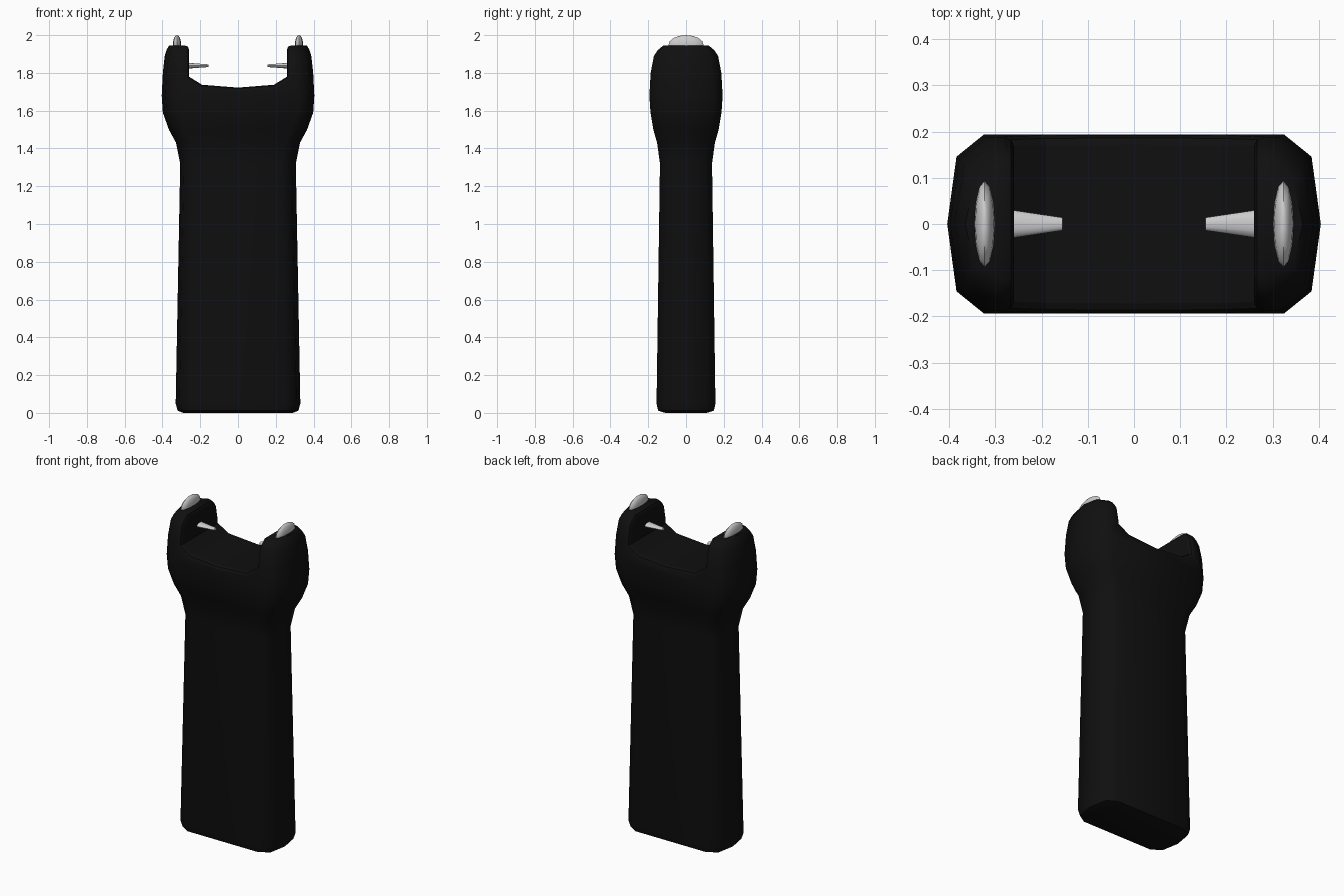
import bpy, bmesh, math
from mathutils import Matrix

if "Cube" in bpy.data.objects:
    bpy.data.objects.remove(bpy.data.objects["Cube"])


def make_object(name, bm):
    bmesh.ops.recalc_face_normals(bm, faces=bm.faces)
    mesh = bpy.data.meshes.new(name)
    bm.to_mesh(mesh)
    bm.free()
    obj = bpy.data.objects.new(name, mesh)
    bpy.context.collection.objects.link(obj)
    return obj


def smooth(obj, degrees):
    bpy.ops.object.select_all(action='DESELECT')
    obj.select_set(True)
    bpy.context.view_layer.objects.active = obj
    bpy.ops.object.shade_smooth_by_angle(angle=math.radians(degrees))


# body: lofted ten-sided sections (z, half width, half depth)
sections = [
    (0.0, 0.29, 0.11), (0.012, 0.32, 0.148), (0.05, 0.33, 0.156),
    (1.32, 0.306, 0.138), (1.43, 0.328, 0.153), (1.5, 0.366, 0.173),
    (1.59, 0.398, 0.188), (1.68, 0.404, 0.194), (1.8, 0.398, 0.187),
    (1.89, 0.388, 0.17), (1.92, 0.379, 0.15), (1.945, 0.365, 0.12),
]
bm = bmesh.new()
rings = []
for z, w, d in sections:
    quarter = [(w - 0.08, d), (w - 0.02, d * 0.75)]
    outline = quarter + [(w, 0)] + [(x, -y) for x, y in reversed(quarter)]
    outline += [(-x, -y) for x, y in outline]
    rings.append([bm.verts.new((x, y, z)) for x, y in outline])
for low, high in zip(rings, rings[1:]):
    for i in range(len(low)):
        j = (i + 1) % len(low)
        bm.faces.new((low[i], low[j], high[j], high[i]))
bm.faces.new(rings[0])
bm.faces.new(rings[-1])
body = make_object("body", bm)
black = bpy.data.materials.new("black_plastic")
black.diffuse_color = (0.005, 0.005, 0.005, 1)
black.use_nodes = True
black.node_tree.nodes["Principled BSDF"].inputs["Base Color"].default_value = black.diffuse_color
body.data.materials.append(black)

# notch between the two horns
half = [(0.26, 2.1), (0.26, 1.78), (0.19, 1.737)]
profile = half + [(0, 1.722)] + [(-x, z) for x, z in reversed(half)]
bm = bmesh.new()
face = bm.faces.new([bm.verts.new((x, -0.4, z)) for x, z in profile])
side = bmesh.ops.extrude_face_region(bm, geom=[face])["geom"]
bmesh.ops.translate(bm, vec=(0, 0.8, 0),
                    verts=[v for v in side if isinstance(v, bmesh.types.BMVert)])
cutter = make_object("notch_cutter", bm)
cutter.hide_render = True
cutter.hide_set(True)
cut = body.modifiers.new("notch", 'BOOLEAN')
cut.operation = 'DIFFERENCE'
cut.solver = 'EXACT'
cut.object = cutter
bevel = body.modifiers.new("soft_edges", 'BEVEL')
bevel.width = 0.02
bevel.segments = 2
bevel.limit_method = 'ANGLE'
bevel.angle_limit = math.radians(62)
smooth(body, 50)

for label, s in (("left", -1), ("right", 1)):
    # rounded metal fin on top of each horn
    bm = bmesh.new()
    bmesh.ops.create_uvsphere(bm, u_segments=12, v_segments=8, radius=1)
    bmesh.ops.scale(bm, vec=(0.022, 0.093, 0.052), verts=bm.verts)
    bmesh.ops.translate(bm, vec=(s * 0.323, 0, 1.948), verts=bm.verts)
    smooth(make_object(label + "_top_contact", bm), 40)

    # tapered prong pointing into the notch
    bm = bmesh.new()
    bmesh.ops.create_cone(bm, cap_ends=True, segments=12,
                          radius1=0.031, radius2=0.014, depth=0.115)
    bmesh.ops.rotate(bm, matrix=Matrix.Rotation(-s * math.pi / 2, 3, 'Y'), verts=bm.verts)
    bmesh.ops.scale(bm, vec=(1, 1, 0.5), verts=bm.verts)
    bmesh.ops.translate(bm, vec=(s * 0.2125, 0, 1.838), verts=bm.verts)
    smooth(make_object(label + "_inner_prong", bm), 40)
